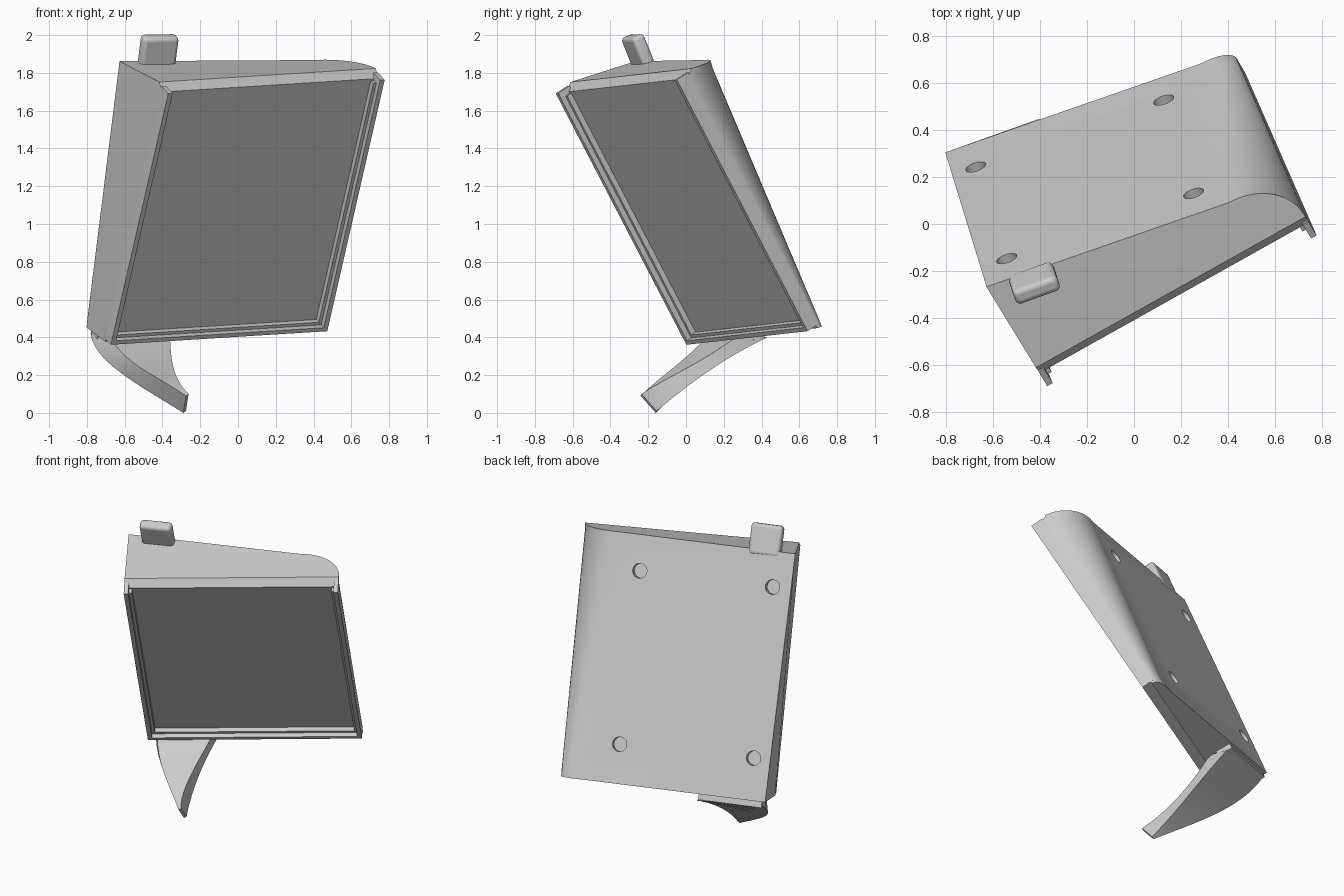
import bpy, bmesh, math
from mathutils import Vector, Matrix

cube = bpy.data.objects.get("Cube")
if cube:
    bpy.data.objects.remove(cube, do_unlink=True)

grey = bpy.data.materials.new("light grey")
grey.use_nodes = True
grey.diffuse_color = (0.6, 0.6, 0.6, 1)
grey.node_tree.nodes["Principled BSDF"].inputs["Base Color"].default_value = (0.6, 0.6, 0.6, 1)


def make_frame(origin, across, out, roll=0.0):
    # local x runs across, y up the surface, z out of it
    z = Vector(out).normalized()
    x = Vector(across)
    x = (x - z * x.dot(z)).normalized()
    axes = Matrix((x, z.cross(x), z)).transposed().to_4x4()
    return Matrix.Translation(origin) @ axes @ Matrix.Rotation(roll, 4, 'Z')


FRONT = make_frame((-0.672, 0, 0.365), (0.873, 0.481, 0.068), (0.449, -0.747, -0.491), -0.015)
BACK_ACROSS, BACK_OUT = (-0.94, -0.336, -0.017), (-0.316, 0.865, 0.389)
parts = []


def finish(name, bm, frame):
    bmesh.ops.recalc_face_normals(bm, faces=bm.faces)
    me = bpy.data.meshes.new(name)
    bm.to_mesh(me)
    bm.free()
    me.transform(frame)
    me.materials.append(grey)
    ob = bpy.data.objects.new(name, me)
    bpy.context.collection.objects.link(ob)
    parts.append(ob)
    return ob


def loft(name, sections, frame):
    bm = bmesh.new()
    rings = [[bm.verts.new(p) for p in s] for s in sections]
    n = len(rings[0])
    for r, s in zip(rings, rings[1:]):
        for i in range(n):
            j = (i + 1) % n
            bm.faces.new((r[i], r[j], s[j], s[i]))
    bm.faces.new(rings[0])
    bm.faces.new(rings[-1])
    return finish(name, bm, frame)


def box(name, a, b, c, frame=FRONT):
    bm = bmesh.new()
    bmesh.ops.create_cube(bm, size=1)
    for v in bm.verts:
        v.co = [lo + (hi - lo) * (k + 0.5) for k, (lo, hi) in zip(v.co, (a, b, c))]
    return finish(name, bm, frame)


# Wedge body with a rounded right edge that widens toward the top
WIDTH = 1.315


def back(a, b):
    return -0.345 + 0.182 * a - 0.113 * b


def section(b0, slope, front, radius, left):
    pts = [(0, front), (left, back(left, b0 - 0.07))]
    start = WIDTH - radius
    deep, end = back(start, b0 - 0.04), front - 0.01
    for i in range(13):
        t = math.pi / 2 * i / 12
        pts.append((start + radius * math.sin(t), end + (deep - end) * math.cos(t)))
    pts.append((WIDTH, front))
    return [(a, b0 + slope * c, c) for a, c in pts]


body = loft("wedge_body", [section(-0.005, 0.25, -0.06, 0.14, 0.04),
                           section(0.07, 0.25, -0.06, 0.08, 0.037),
                           section(1.515, 0.25, -0.06, 0.24, -0.008),
                           section(1.56, 0.25, -0.11, 0.25, -0.01)], FRONT)

# Four shallow round mounting holes in the back
axis = Vector((-0.182, 0.113, 1)).normalized()
bm = bmesh.new()
for a, b in ((0.135, 0.175), (0.97, 0.195), (0.112, 1.22), (0.94, 1.255)):
    place = Matrix.Translation((a, b, back(a, b))) @ axis.to_track_quat('Z', 'Y').to_matrix().to_4x4()
    bmesh.ops.create_cone(bm, cap_ends=True, segments=32, radius1=0.045,
                          radius2=0.045, depth=0.08, matrix=place)
cutter = finish("hole_cutter", bm, FRONT)
parts.remove(cutter)
cutter.hide_render = True
mod = body.modifiers.new("holes", 'BOOLEAN')
mod.object = cutter
mod.operation = 'DIFFERENCE'
mod.solver = 'EXACT'
bpy.context.view_layer.objects.active = body
bpy.ops.object.modifier_apply(modifier=mod.name)
bpy.data.objects.remove(cutter, do_unlink=True)

# Stepped rails on three sides of the recessed front, flush with the body sides
for side, edge, inward in (("right", 0, 1), ("left", WIDTH, -1)):
    wall, step = edge + inward * 0.027, edge + inward * 0.045
    box(side + "_rail", sorted((edge, wall)), (-0.005, 1.525), (-0.08, 0))
    box(side + "_rail_step", sorted((wall, step)), (0, 1.49), (-0.07, -0.03))
box("bottom_rail", (0.027, WIDTH - 0.027), (-0.005, 0.018), (-0.07, 0))
box("bottom_rail_step", (0.045, WIDTH - 0.045), (0.018, 0.035), (-0.07, -0.03))

# Rounded tab on the top edge, in line with the back face
tab = box("top_tab", (-0.1, 0.1), (-0.09, 0.105), (-0.035, 0.035),
          make_frame((-0.425, -0.248, 1.9), BACK_ACROSS, BACK_OUT))
bev = tab.modifiers.new("round", 'BEVEL')
bev.width = 0.022
bev.segments = 4

# Block joining the foot to the lower back edge
box("foot_mount", (-0.2, 0.2), (-0.05, 0.05), (-0.05, 0.05),
    make_frame((-0.57, 0.318, 0.442), BACK_ACROSS, BACK_OUT))

# Curved tapering foot: four edge curves lofted from body to tip
edges = [
    [(-.78, .30, .42), (-.69, .12, .27), (-.50, -.03, .13), (-.29, -.16, 0)],
    [(-.38, .43, .40), (-.36, .21, .28), (-.33, .02, .15), (-.275, -.155, .01)],
    [(-.36, .29, .42), (-.35, .08, .28), (-.32, -.10, .18), (-.262, -.235, .10)],
    [(-.67, .10, .39), (-.56, -.03, .27), (-.42, -.14, .18), (-.275, -.24, .09)],
]


def curve(points, t):
    # smooth curve through evenly spaced points
    out = Vector()
    for i, p in enumerate(points):
        w = 1.0
        for j in range(len(points)):
            if j != i:
                w *= (t - j) / (i - j)
        out += Vector(p) * w
    return out


loft("curved_foot", [[curve(e, k / 4) for e in edges] for k in range(13)], Matrix())

# Smooth shading with sharp edges kept
bpy.ops.object.select_all(action='DESELECT')
for ob in parts:
    ob.select_set(True)
bpy.context.view_layer.objects.active = body
bpy.ops.object.shade_smooth_by_angle(angle=math.radians(30))
